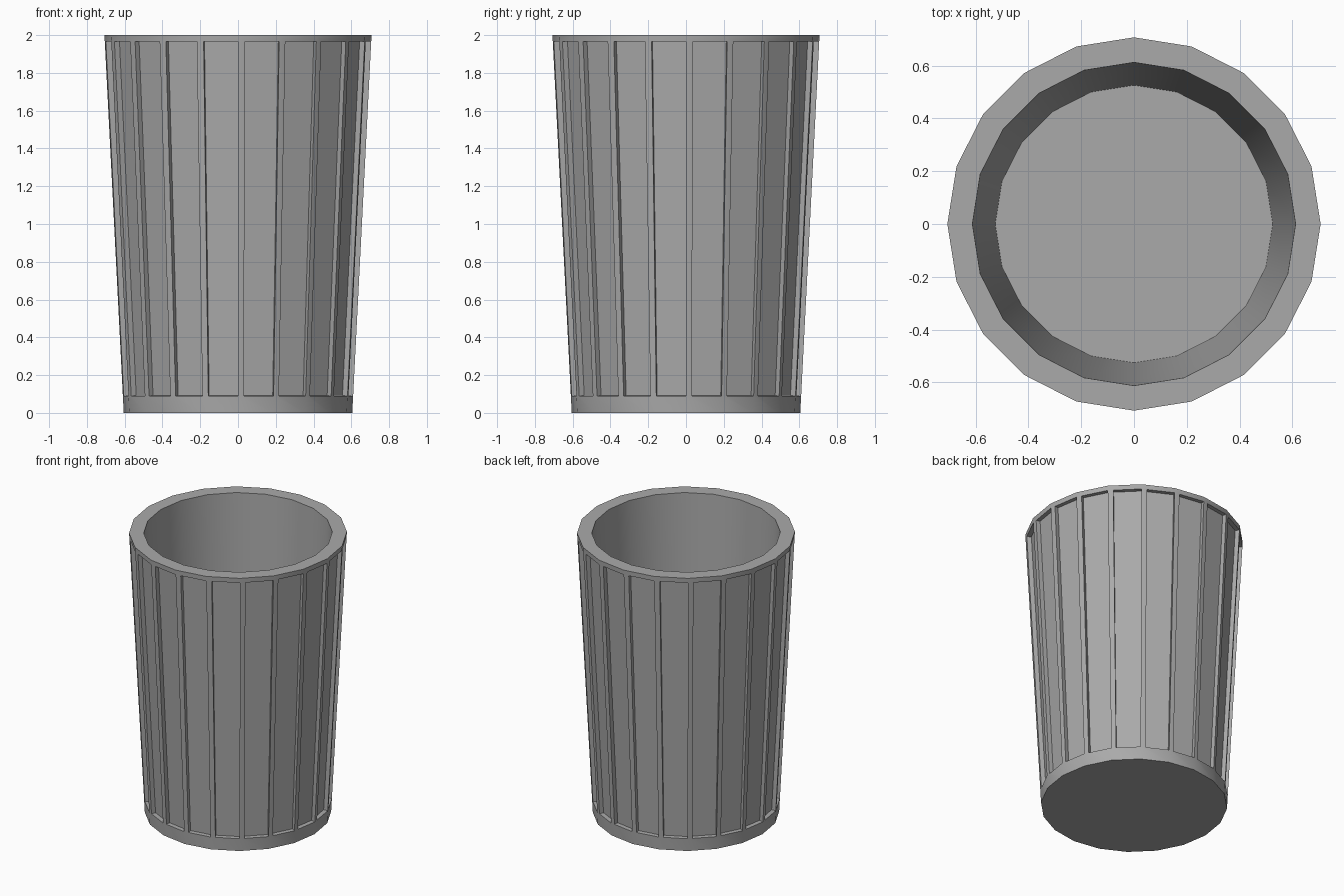
import bpy
import bmesh
import math
from mathutils import Vector

SIDES = 20
LEVELS = (0.0, 0.09, 1.966, 2.0)   # base, panel bottom, panel top, rim
R_BASE, R_RIM = 0.605, 0.707
INNER = 0.866                      # inner radius as a share of the outer one
FLOOR_Z = 0.04
RIB = 0.165                        # share of each side taken by its rib
DEPTH = 0.03                       # panel recess

cube = bpy.data.objects.get("Cube")
if cube:
    bpy.data.objects.remove(cube, do_unlink=True)

grey = bpy.data.materials.new("plain grey")
grey.use_nodes = True
colour = (0.4, 0.4, 0.4, 1.0)
grey.diffuse_color = colour
grey.node_tree.nodes["Principled BSDF"].inputs["Base Color"].default_value = colour

bm = bmesh.new()


def corner(i, z, scale=1.0):
    a = math.tau * i / SIDES
    r = scale * (R_BASE + (R_RIM - R_BASE) * z / LEVELS[-1])
    return Vector((r * math.cos(a), r * math.sin(a), z))


def ring(z, scale=1.0):
    return [bm.verts.new(corner(i, z, scale)) for i in range(SIDES)]


def bridge(low, high):
    for i in range(SIDES):
        j = (i + 1) % SIDES
        bm.faces.new((low[i], low[j], high[j], high[i]))


def split_ring(z):
    # Points where each rib ends and its panel begins
    return [bm.verts.new(corner(i, z).lerp(corner(i + 1, z), RIB)) for i in range(SIDES)]


base, low, high, rim = [ring(z) for z in LEVELS]
low_split, high_split = split_ring(LEVELS[1]), split_ring(LEVELS[2])

# Outer wall: base band, ribs, panels and rim band
panels = []
for i in range(SIDES):
    j = (i + 1) % SIDES
    bm.faces.new((base[i], base[j], low[j], low_split[i], low[i]))
    bm.faces.new((low[i], low_split[i], high_split[i], high[i]))
    panels.append(bm.faces.new((low_split[i], low[j], high[j], high_split[i])))
    bm.faces.new((high[i], high_split[i], high[j], rim[j], rim[i]))

# Underside, rim top, inner wall and inner floor
inner_rim, inner_floor = ring(LEVELS[-1], INNER), ring(FLOOR_Z, INNER)
bm.faces.new(base[::-1])
bridge(rim, inner_rim)
bridge(inner_rim, inner_floor)
bm.faces.new(inner_floor)

# Sink the panels between the ribs
bm.normal_update()
bmesh.ops.inset_individual(bm, faces=panels, thickness=0.0, depth=-DEPTH)
bm.normal_update()

mesh = bpy.data.meshes.new("cup")
bm.to_mesh(mesh)
bm.free()
mesh.materials.append(grey)
cup = bpy.data.objects.new("cup", mesh)
bpy.context.collection.objects.link(cup)

bpy.ops.object.select_all(action="DESELECT")
cup.select_set(True)
bpy.context.view_layer.objects.active = cup
bpy.ops.object.shade_smooth_by_angle(angle=math.radians(30))
